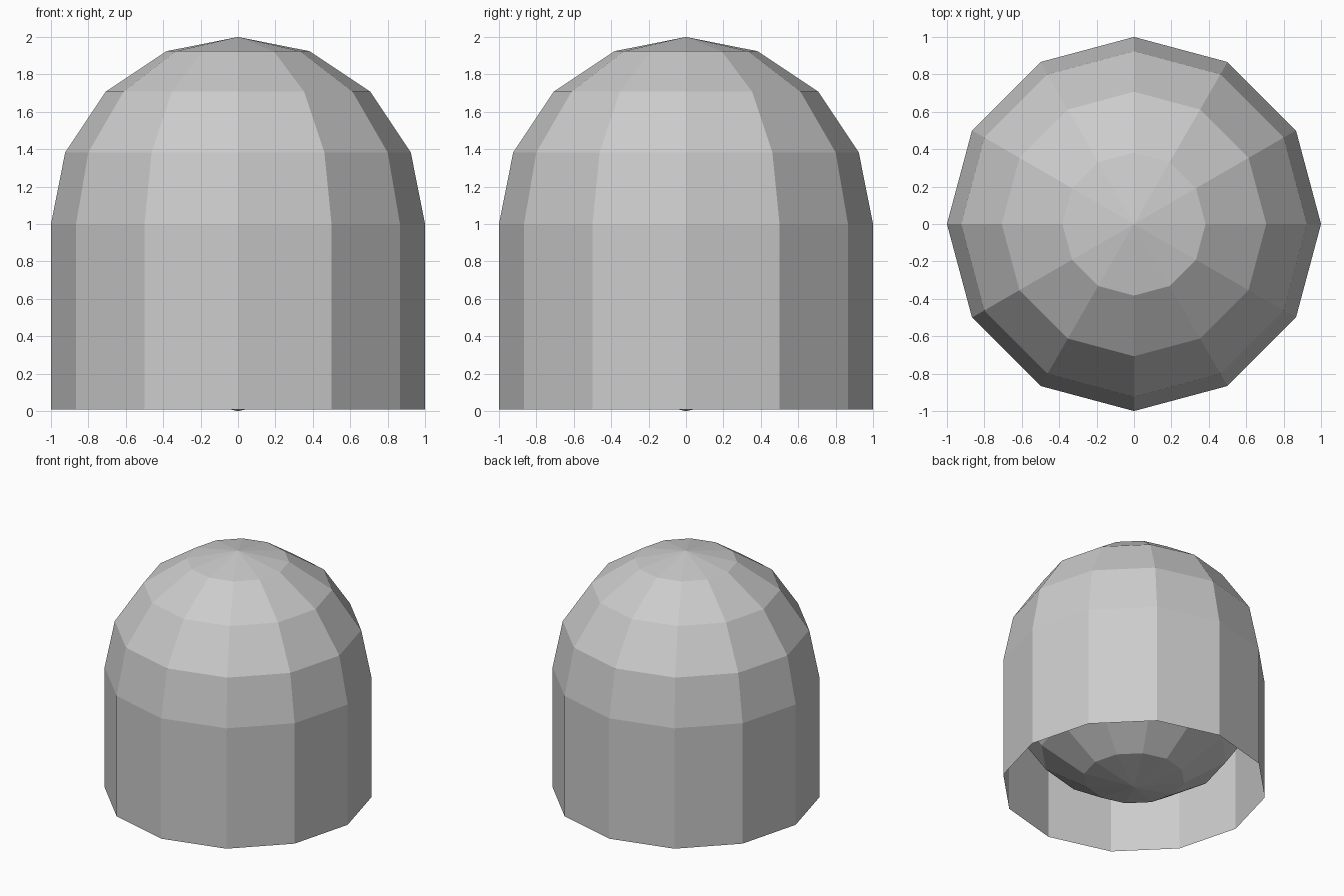
import bpy, bmesh, math

if "Cube" in bpy.data.objects:
    bpy.data.objects.remove(bpy.data.objects["Cube"])

SIDES, RINGS = 12, 8
SKIRT_BOTTOM = 0.008

grey = bpy.data.materials.new("light grey")
grey.diffuse_color = (0.6, 0.6, 0.6, 1)
grey.use_nodes = True
grey.node_tree.nodes["Principled BSDF"].inputs["Base Color"].default_value = grey.diffuse_color


def finish(name, bm):
    """Turn a bmesh into a flat-shaded object."""
    mesh = bpy.data.meshes.new(name)
    bm.to_mesh(mesh)
    bm.free()
    mesh.materials.append(grey)
    obj = bpy.data.objects.new(name, mesh)
    bpy.context.collection.objects.link(obj)
    return obj


# Low-poly ball: its upper half is the dome, its lower half bulges inside the skirt
bm = bmesh.new()
bmesh.ops.create_uvsphere(bm, u_segments=SIDES, v_segments=RINGS, radius=1)
bmesh.ops.translate(bm, verts=bm.verts, vec=(0, 0, 1))
finish("dome_ball", bm)

# Open skirt hanging from the ball's equator
bm = bmesh.new()
rings = []
for z in (SKIRT_BOTTOM, 1):
    rings.append([bm.verts.new((math.cos(math.tau * i / SIDES),
                                math.sin(math.tau * i / SIDES), z))
                  for i in range(SIDES)])
low, high = rings
for i in range(SIDES):
    j = (i + 1) % SIDES
    bm.faces.new((low[i], low[j], high[j], high[i]))
finish("skirt", bm)
